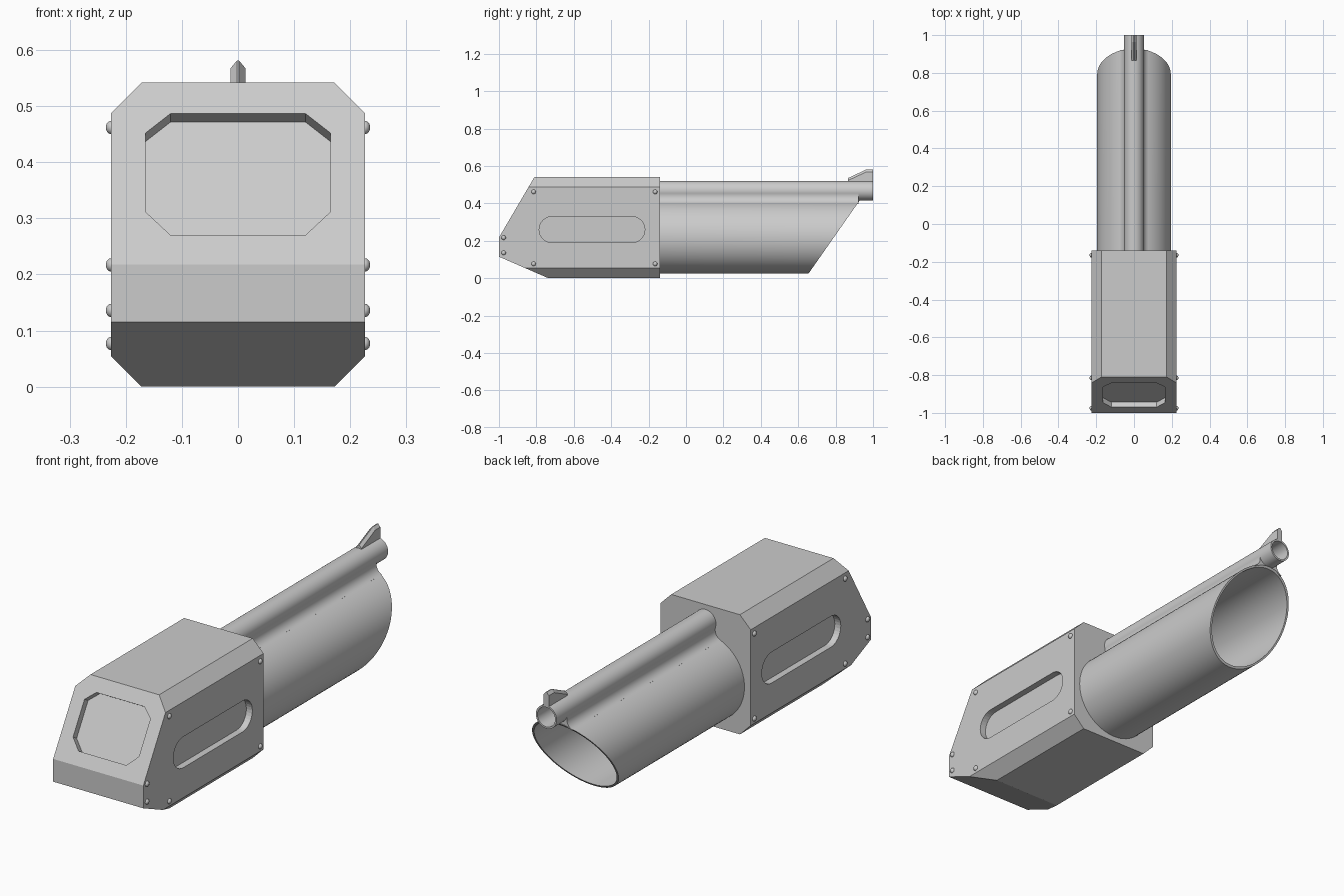
import bpy, bmesh, math
from mathutils import Vector
from math import sin, cos, pi

if "Cube" in bpy.data.objects:
    bpy.data.objects.remove(bpy.data.objects["Cube"])

REAR = -0.14                       # rear face of the housing
BZ, BR = 0.22, 0.195               # barrel centre height, radius
TZ, TR = 0.468, 0.052              # upper tube centre height, radius


def finish(name, bm, smooth=False):
    bmesh.ops.recalc_face_normals(bm, faces=bm.faces)
    me = bpy.data.meshes.new(name)
    bm.to_mesh(me)
    bm.free()
    ob = bpy.data.objects.new(name, me)
    bpy.context.collection.objects.link(ob)
    bpy.ops.object.select_all(action='DESELECT')
    ob.select_set(True)
    bpy.context.view_layer.objects.active = ob
    if smooth:
        bpy.ops.object.shade_smooth_by_angle(angle=math.radians(30))
    return ob


def loft(rings, closed=False):
    """Skin rings of points; cap the ends, or join last to first if closed."""
    bm = bmesh.new()
    vs = [[bm.verts.new(p) for p in r] for r in rings]
    n = len(vs[0])
    pairs = list(zip(vs, vs[1:])) + ([(vs[-1], vs[0])] if closed else [])
    for a, b in pairs:
        for i in range(n):
            j = (i + 1) % n
            bm.faces.new((a[i], a[j], b[j], b[i]))
    if not closed:
        bm.faces.new(vs[0])
        bm.faces.new(vs[-1])
    return bm


def arc(cx, cz, r, a0, a1, n):
    return [(cx + r * cos(a0 + (a1 - a0) * i / n), cz + r * sin(a0 + (a1 - a0) * i / n))
            for i in range(n + 1)]


def cut(target, cutter):
    mod = target.modifiers.new("cut", 'BOOLEAN')
    mod.operation, mod.solver, mod.object = 'DIFFERENCE', 'EXACT', cutter
    bpy.context.view_layer.objects.active = target
    bpy.ops.object.modifier_apply(modifier=mod.name)
    bpy.data.objects.remove(cutter)


def pipe(name, cz, r, wall, end):
    outer, inner = (arc(0, cz, q, 0, 2 * pi, 64)[:-1] for q in (r, r - wall))
    rings = [[(x, REAR - 0.005, z) for x, z in outer], [(x, end(z), z) for x, z in outer],
             [(x, end(z), z) for x, z in inner], [(x, REAR - 0.005, z) for x, z in inner]]
    return finish(name, loft(rings, closed=True), True)


# housing: chamfered box with the nose sliced above and below
W, H, C = 0.226, 0.542, 0.054
octagon = [(W - C, 0), (W, C), (W, H - C), (W - C, H),
           (C - W, H), (-W, H - C), (-W, C), (C - W, 0)]
bm = loft([[(x, y, z) for x, z in octagon] for y in (-1, REAR)])
slope_n = Vector((0, -0.324, 0.19)).normalized()
under_n = Vector((0, -0.115, -0.265)).normalized()
for co, no in (((0, -1, 0.218), slope_n), ((0, -1, 0.115), under_n)):
    res = bmesh.ops.bisect_plane(bm, geom=bm.verts[:] + bm.edges[:] + bm.faces[:],
                                 plane_co=co, plane_no=no, clear_outer=True)
    edges = [e for e in res['geom_cut'] if isinstance(e, bmesh.types.BMEdge)]
    bmesh.ops.edgeloop_fill(bm, edges=edges)
housing = finish("housing", bm)

# sunken window in the sloped nose
half = [(0.12, 0.27), (0.165, 0.312), (0.165, 0.452), (0.12, 0.487)]
half += [(-x, z) for x, z in reversed(half)]
window = [Vector((x, -1 + (z - 0.218) * 0.19 / 0.324, z)) for x, z in half]
cut(housing, finish("window_cutter", loft([[p + slope_n * d for p in window] for d in (-0.03, 0.03)])))

# rounded slots in both sides
slot = arc(-0.29, 0.26, 0.07, -pi / 2, pi / 2, 16) + arc(-0.715, 0.26, 0.07, pi / 2, 1.5 * pi, 16)
for s in (-1, 1):
    cut(housing, finish("slot_cutter", loft([[(s * x, y, z) for y, z in slot] for x in (W - 0.03, W + 0.03)])))

# rivets
for s in (-1, 1):
    for y, z in ((-0.815, 0.462), (-0.165, 0.462), (-0.975, 0.217),
                 (-0.975, 0.136), (-0.815, 0.077), (-0.165, 0.077)):
        bm = bmesh.new()
        bmesh.ops.create_uvsphere(bm, u_segments=16, v_segments=10, radius=0.012)
        for v in bm.verts:
            v.co = (v.co.x * 0.8 + s * W, v.co.y + y, v.co.z + z)
        finish("rivet", bm, True)

# slanted barrel and upper tube
pipe("barrel", BZ, BR, 0.009, lambda z: 0.655 + (z - 0.025) * 0.70)
pipe("upper_tube", TZ, TR, 0.008, lambda z: 1.0)

# concave web joining tube to barrel
fx, fz, fr = 0.092, 0.4407, 0.044
a_bar = math.atan2(BZ - fz, -fx)
a_tube = math.atan2(TZ - fz, -fx)
right = arc(fx, fz, fr, a_bar + 2 * pi, a_tube, 12)
t = math.atan2(fz - TZ, fx)
top = arc(0, TZ, TR - 0.002, t, -pi - t, 12)
left = [(-x, z) for x, z in reversed(right)]
b = math.atan2(fz - BZ, fx)
bottom = arc(0, BZ, BR - 0.003, pi - b, b, 12)
web = right + top + left + bottom
finish("web", loft([[(x, y, z) for x, z in web] for y in (REAR, 0.922)]), True)

# sight blade with a ridged top
rings = []
for y, side, ridge in ((0.865, 0.522, 0.535), (0.963, 0.568, 0.581), (1.0, 0.568, 0.581)):
    rings.append([(-0.013, y, 0.514), (0.013, y, 0.514), (0.013, y, side),
                  (0.002, y, ridge), (-0.002, y, ridge), (-0.013, y, side)])
finish("sight", loft(rings))
